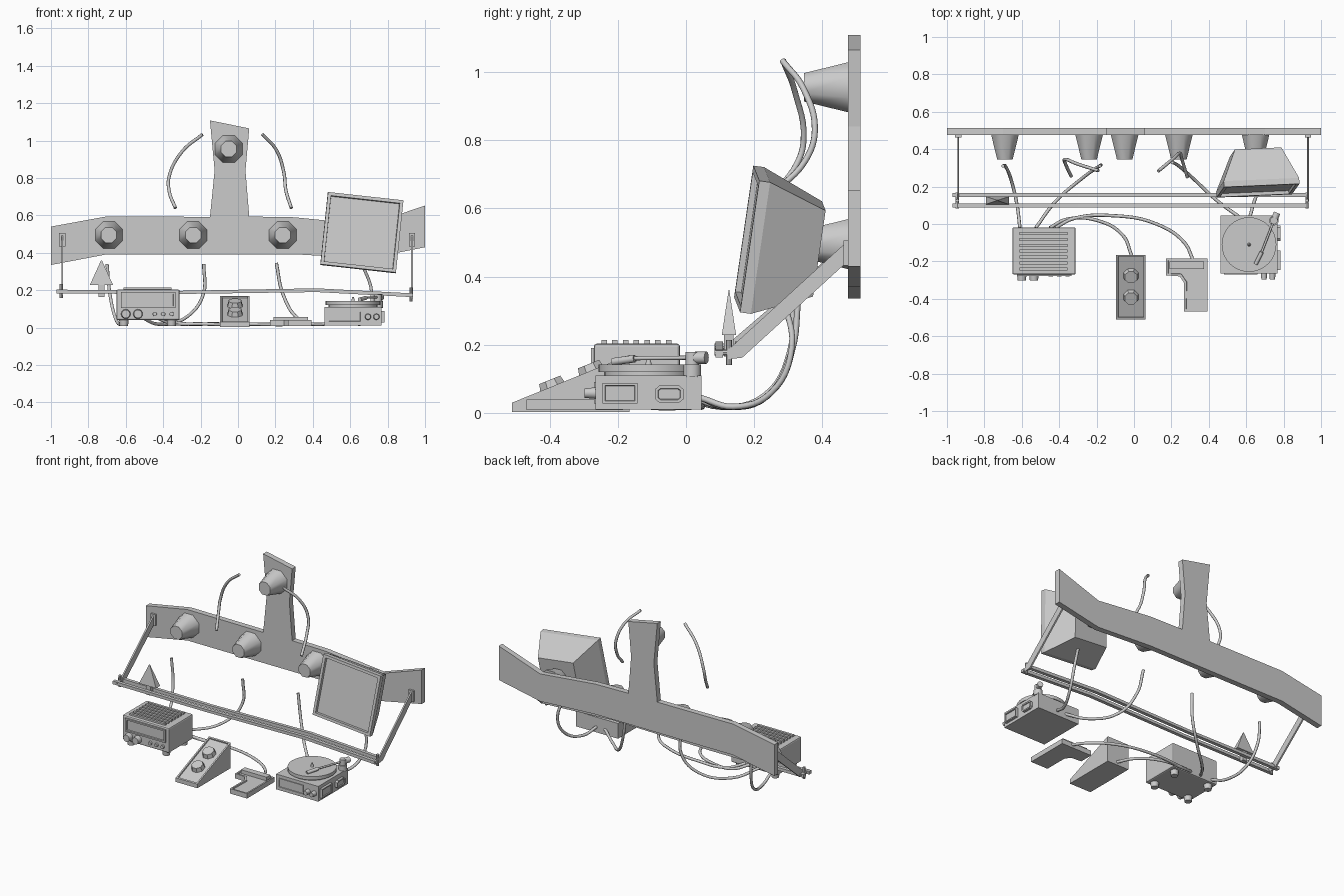
import bpy, bmesh
from math import radians, pi, atan2
from mathutils import Vector, Matrix, Euler

if "Cube" in bpy.data.objects:
    bpy.data.objects.remove(bpy.data.objects["Cube"])


def finish(name, bm, smooth=None):
    bmesh.ops.recalc_face_normals(bm, faces=bm.faces)
    me = bpy.data.meshes.new(name)
    bm.to_mesh(me)
    bm.free()
    ob = bpy.data.objects.new(name, me)
    bpy.context.collection.objects.link(ob)
    if smooth:
        bpy.context.view_layer.objects.active = ob
        bpy.ops.object.select_all(action='DESELECT')
        ob.select_set(True)
        bpy.ops.object.shade_smooth_by_angle(angle=radians(smooth))
    return ob


def loft(name, rings, recess=None, bevel=0):
    """Skin closed rings; recess = list of (direction, border, depth)."""
    bm = bmesh.new()
    vs = [[bm.verts.new(p) for p in r] for r in rings]
    n = len(vs[0])
    bm.faces.new(vs[0])
    bm.faces.new(vs[-1])
    for a, b in zip(vs, vs[1:]):
        for i in range(n):
            bm.faces.new((a[i], a[(i + 1) % n], b[(i + 1) % n], b[i]))
    bmesh.ops.recalc_face_normals(bm, faces=bm.faces)
    if bevel:
        bmesh.ops.bevel(bm, geom=bm.edges[:], offset=bevel, segments=2, profile=0.5, affect='EDGES')
    for d, border, depth in recess or []:
        bm.normal_update()
        f = max(bm.faces, key=lambda f: f.normal.dot(Vector(d)) * (f.calc_area() > 0.002))
        bmesh.ops.inset_region(bm, faces=[f], thickness=border)
        bmesh.ops.inset_region(bm, faces=[f], thickness=0.002, depth=-depth)
    return finish(name, bm)


def prism(name, pts, axis, a, b, **kw):
    def put(p, t):
        return {'x': (t, p[0], p[1]), 'y': (p[0], t, p[1]), 'z': (p[0], p[1], t)}[axis]
    return loft(name, [[put(p, t) for p in pts] for t in (a, b)], **kw)


def box(name, x0, x1, y0, y1, z0, z1, **kw):
    return prism(name, [(x0, y0), (x1, y0), (x1, y1), (x0, y1)], 'z', z0, z1, **kw)


def cone(name, p, q, r1, r2, n=16, turn=0, smooth=40):
    p, q = Vector(p), Vector(q)
    d = q - p
    m = Matrix.Translation((p + q) / 2) @ d.to_track_quat('Z', 'Y').to_matrix().to_4x4() @ Matrix.Rotation(turn, 4, 'Z')
    bm = bmesh.new()
    bmesh.ops.create_cone(bm, cap_ends=True, segments=n, radius1=r1, radius2=r2, depth=d.length, matrix=m)
    return finish(name, bm, smooth)


def cable(name, pts, r=0.009):
    cu = bpy.data.curves.new(name, 'CURVE')
    cu.dimensions = '3D'
    cu.bevel_depth, cu.bevel_resolution, cu.resolution_u, cu.use_fill_caps = r, 2, 6, True
    s = cu.splines.new('BEZIER')
    s.bezier_points.add(len(pts) - 1)
    for b, p in zip(s.bezier_points, pts):
        b.co = p
        b.handle_left_type = b.handle_right_type = 'AUTO'
    bpy.context.collection.objects.link(bpy.data.objects.new(name, cu))


# back board with upright
prism('back_board', [(-1, .335), (-1, .54), (-.7, .595), (-.15, .592), (-.125, .84), (-.15, 1.108), (.06, 1.065),
                     (.04, .84), (.06, .594), (.3, .59), (.7, .55), (1, .653), (1, .43), (.7, .37), (.3, .392), (-.7, .392)],
      'y', .475, .512)

# cone mounts
for i, (x, z) in enumerate([(-.69, .495), (-.24, .495), (.24, .495), (.65, .495), (-.05, .955)]):
    cone(f'cone_mount_{i}', (x, .478, z), (x, .346, z), .08, .045, 8, pi / 8, 50)

# monitor: tilted slab with tapered rear housing and sunken screen
def rect(y, w, h):
    return [(-w, y, -h), (w, y, -h), (w, y, h), (-w, y, h)]

mon = loft('monitor', [rect(0, .203, .196), rect(.032, .203, .196), rect(.21, .125, .128)],
           recess=[((0, -1, 0), .025, .018)])
mon.matrix_world = Matrix.Translation((.663, .178, .51)) @ Euler((radians(-8), radians(6.3), radians(2.5))).to_matrix().to_4x4()

# twin rails
for n, y in (('front', .098), ('rear', .155)):
    prism(f'{n}_rail', [(-.97, .182), (-.97, .203), (-.3, .197), (.42, .21), (.935, .183), (.935, .163), (.42, .19), (-.3, .18)],
          'y', y - .011, y + .011)

# rail ends: support arms, wall plates, pins and cross bolts
for n, x, z in (('left', -.94, .195), ('right', .93, .177)):
    prism(f'{n}_arm', [(.12, z - .02), (.165, z - .015), (.475, .445), (.475, .505), (.12, z + .005)], 'x', x - .005, x + .005)
    box(f'{n}_wall_plate', x - .017, x + .017, .462, .478, .433, .505)
    cone(f'{n}_pin', (x - .005, .126, z - .037), (x - .005, .126, z + .037), .009, .009, 8)
    cone(f'{n}_cross_bolt', (x - .005, .083, z), (x - .005, .168, z), .009, .009, 8)

# pointer on the rails
loft('pointer', [[(-.73 + sx * w, .126 + sy * d, z) for sx, sy in ((-1, -1), (1, -1), (1, 1), (-1, 1))]
                 for w, d, z in ((.062, .021, .228), (.002, .001, .36))])
box('pointer_stem', -.745, -.715, .112, .14, .165, .23)

# receiver unit
box('receiver_body', -.65, -.312, -.27, -.018, .04, .203, bevel=.008)
box('receiver_display', -.625, -.335, -.279, -.268, .105, .19, recess=[((0, -1, 0), .014, .008)])
for i in range(7):
    y = -.24 + i * .0315
    box(f'receiver_vent_{i}', -.612, -.355, y - .008, y + .008, .2, .214)
for i, x in enumerate((-.6, -.535)):
    cone(f'receiver_dial_{i}', (x, -.265, .073), (x, -.302, .073), .026, .022)
for i, x in enumerate((-.445, -.4, -.355)):
    cone(f'receiver_button_{i}', (x, -.265, .073), (x, -.282, .073), .012, .011, 12)
for x in (-.61, -.355):
    for y in (-.235, -.055):
        cone('receiver_foot', (x, y, .008), (x, y, .045), .022, .026, 12)

# wedge pedal with two knobs
prism('wedge_pedal', [(-.51, .003), (-.51, .03), (-.165, .17), (-.165, .003)], 'x', -.095, .062,
      recess=[((0, -.37, .93), .014, .008)])
nrm = Vector((0, -.376, .927))
for i, t in enumerate((.35, .68)):
    p = Vector((-.016, -.51 + .345 * t, .022 + .14 * t))
    cone(f'pedal_knob_{i}', p, p + nrm * .028, .043, .036, 8, pi / 8, 20)

# bent low pedal
prism('bent_pedal', [(.172, -.185), (.393, -.185), (.393, -.468), (.268, -.468), (.268, -.315), (.245, -.28), (.172, -.275)],
      'z', .008, .04, recess=[((0, 0, 1), .014, .008)])
box('bent_pedal_socket', .19, .375, -.24, -.2, .03, .056)

# record player
box('player_body', .462, .768, -.265, .045, .01, .11)
cone('player_platter_base', (.615, -.11, .105), (.615, -.11, .122), .13, .13, 32)
cone('player_platter', (.615, -.11, .12), (.615, -.11, .142), .146, .146, 32)
cone('player_spindle', (.615, -.11, .14), (.615, -.11, .165), .01, .004, 12)
cone('tonearm_base', (.748, .018, .105), (.748, .018, .142), .026, .026)
cone('tonearm_pivot', (.748, .018, .142), (.748, .018, .178), .02, .02)
for n, a, b, r in (('tube', (.748, .018, .162), (.675, -.17, .16), .006), ('head', (.683, -.15, .159), (.65, -.215, .15), .011),
                   ('counterweight', (.752, .028, .162), (.765, .06, .162), .018)):
    cone(f'tonearm_{n}', a, b, r, r, 12)
for i, x in enumerate((.695, .74)):
    cone(f'player_knob_{i}', (x, -.262, .058), (x, -.297, .058), .017, .014)
box('player_front_panel', .48, .66, -.27, -.263, .028, .09, recess=[((0, -1, 0), .008, .004)])
box('player_side_panel', .765, .784, -.245, -.142, .028, .088, recess=[((1, 0, 0), .01, .005)])
prism('player_side_port', [(-.09, .04), (-.078, .03), (-.02, .03), (-.008, .04), (-.008, .07), (-.02, .08), (-.078, .08), (-.09, .07)],
      'x', .765, .784, recess=[((1, 0, 0), .009, .005)])

# cables
cable('upper_left_cable', [(-.19, .285, 1.033), (-.3, .32, .94), (-.37, .345, .8), (-.368, .325, .73), (-.335, .255, .64)])
cable('upper_right_cable', [(.13, .283, 1.033), (.205, .345, .95), (.245, .378, .83), (.255, .35, .74), (.285, .25, .64)])
cable('receiver_cable_a', [(-.61, -.02, .06), (-.625, .1, .018), (-.655, .23, .05), (-.685, .305, .18), (-.70, .31, .34)])
cable('receiver_cable_b', [(-.525, -.02, .06), (-.42, .12, .018), (-.27, .25, .06), (-.185, .31, .18), (-.183, .31, .34)])
cable('player_cable', [(.56, .04, .045), (.45, .12, .018), (.32, .24, .05), (.24, .31, .18), (.205, .33, .345)])
cable('monitor_cable', [(.62, .04, .045), (.65, .14, .018), (.7, .25, .06), (.715, .31, .19), (.66, .28, .35)])
cable('wedge_pedal_cable', [(-.45, -.02, .06), (-.36, .025, .025), (-.2, .02, .02), (-.06, -.06, .018), (-.012, -.17, .025)])
cable('bent_pedal_cable', [(-.42, -.02, .06), (-.32, .03, .025), (-.12, .045, .02), (.12, 0, .018), (.27, -.1, .018), (.315, -.19, .03)])
